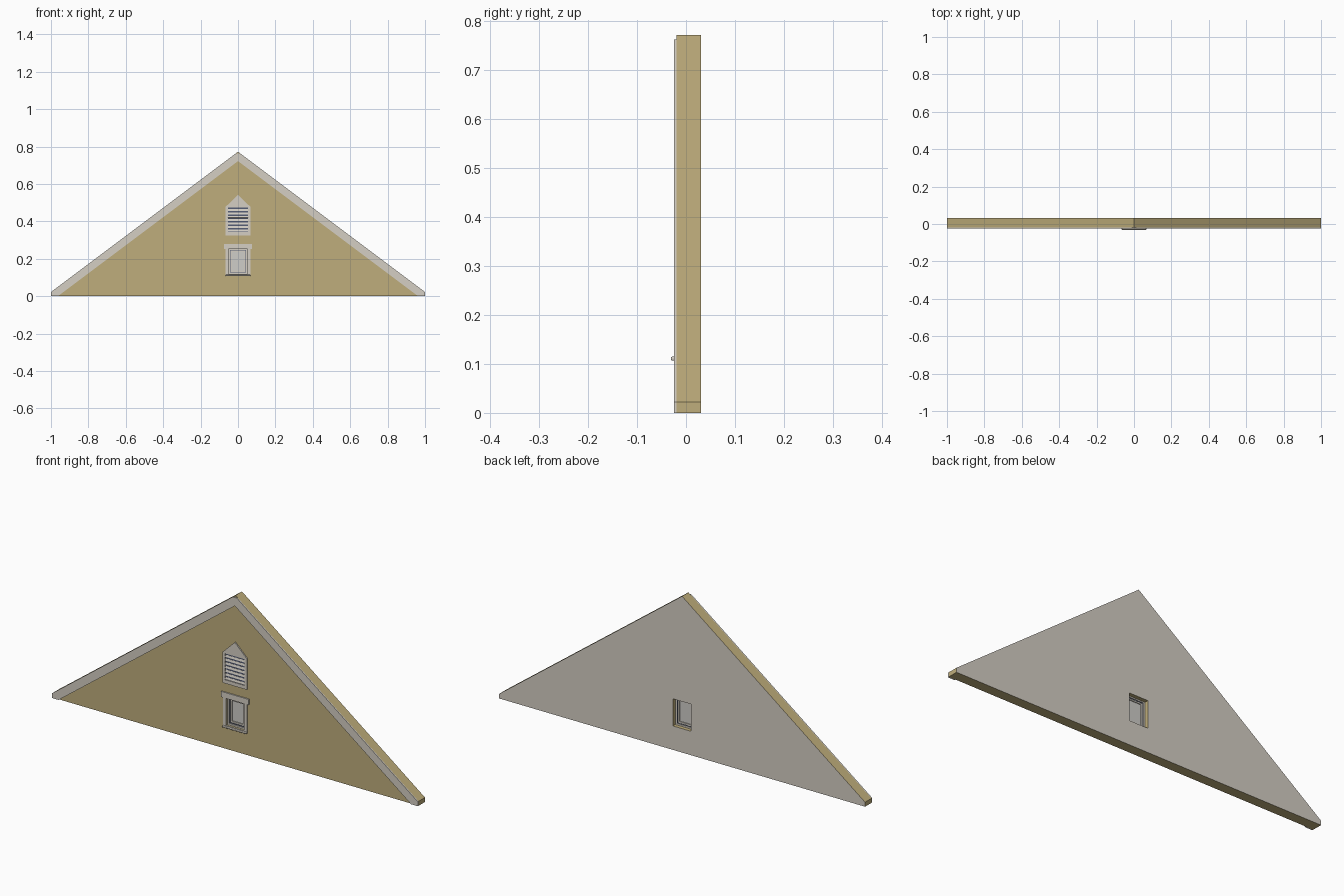
import bpy, bmesh
from mathutils import Matrix

cube = bpy.data.objects.get("Cube")
if cube:
    bpy.data.objects.remove(cube)


def material(name, rgb):
    m = bpy.data.materials.new(name)
    m.use_nodes = True
    m.diffuse_color = (*rgb, 1)
    m.node_tree.nodes["Principled BSDF"].inputs["Base Color"].default_value = (*rgb, 1)
    return m


TAN = material("tan siding", (0.52, 0.42, 0.20))
WHITE = material("off white trim", (0.66, 0.62, 0.55))
SLATE = material("dark slate", (0.09, 0.11, 0.18))
GLASS = material("pale pane", (0.62, 0.61, 0.58))


def prism(name, loops, front, back, *mats):
    """Extrude x-z outlines (later loops are holes) between two depths."""
    curve = bpy.data.curves.new(name, 'CURVE')
    curve.dimensions = '2D'
    curve.fill_mode = 'BOTH'
    curve.extrude = (back - front) / 2
    for loop in loops:
        spline = curve.splines.new('POLY')
        spline.points.add(len(loop) - 1)
        spline.use_cyclic_u = True
        for p, (x, z) in zip(spline.points, loop):
            p.co = (x, z, 0, 1)
    temp = bpy.data.objects.new(name + " outline", curve)
    mesh = bpy.data.meshes.new_from_object(temp)
    bpy.data.objects.remove(temp)
    mesh.transform(Matrix.Translation((0, (front + back) / 2, 0)) @ Matrix.Rotation(1.570796, 4, 'X'))
    bm = bmesh.new()
    bm.from_mesh(mesh)
    bmesh.ops.remove_doubles(bm, verts=bm.verts, dist=1e-5)
    bmesh.ops.recalc_face_normals(bm, faces=bm.faces)
    for f in bm.faces:
        f.smooth = False
        f.material_index = 0
    bm.to_mesh(mesh)
    bm.free()
    mesh.materials.clear()
    for m in mats:
        mesh.materials.append(m)
    obj = bpy.data.objects.new(name, mesh)
    bpy.context.collection.objects.link(obj)
    return obj


def rect(w, z0, z1, cx=0):
    return [(cx - w, z0), (cx + w, z0), (cx + w, z1), (cx - w, z1)]


def bar(name, w, z, depth, size_y, size_z, tilt, mat):
    """Horizontal bar, tilted about its length."""
    bm = bmesh.new()
    place = Matrix.Translation((0, depth, z)) @ Matrix.Rotation(tilt, 4, 'X')
    bmesh.ops.create_cube(bm, size=1, matrix=place @ Matrix.Diagonal((2 * w, size_y, size_z, 1)))
    mesh = bpy.data.meshes.new(name)
    bm.to_mesh(mesh)
    bm.free()
    mesh.materials.append(mat)
    obj = bpy.data.objects.new(name, mesh)
    bpy.context.collection.objects.link(obj)
    return obj


WALL = -0.019
TRIM = -0.025
opening = rect(0.05, 0.118, 0.252)

# Gable wall: tan siding with an off-white inside face
wall = prism("gable_wall", [[(-1, 0), (1, 0), (1, 0.022), (0, 0.772), (-1, 0.022)], opening],
             WALL, 0.031, TAN, WHITE)
for f in wall.data.polygons:
    f.material_index = int(f.normal.y > 0.9)

# Sloping rake boards
for side, s in (("left", 1), ("right", -1)):
    prism(side + "_rake_board",
          [[(0, 0.722), (s * 0.963, 0), (s, 0), (s, 0.022), (s * 0.012, 0.763), (0, 0.763)]],
          TRIM, WALL, WHITE)

# Window: casing, head board, sill, stepped sash and pane
prism("window_casing", [rect(0.066, 0.112, 0.254), opening], -0.023, WALL, WHITE)
prism("window_head", [rect(0.075, 0.252, 0.28)], TRIM, WALL, WHITE)
sill = bar("window_sill", 0.066, 0.111, -0.024, 0.014, 0.008, 0, WHITE)
bevel = sill.modifiers.new("rounded nose", 'BEVEL')
bevel.width = 0.003
bevel.segments = 3
prism("window_frame", [opening, rect(0.042, 0.126, 0.246)], -0.012, 0.012, WHITE)
prism("sash_gasket", [rect(0.042, 0.126, 0.246), rect(0.039, 0.129, 0.243)], -0.007, 0.009, SLATE)
prism("window_sash", [rect(0.039, 0.129, 0.243), rect(0.031, 0.137, 0.237)], -0.004, 0.008, WHITE)
prism("window_pane", [rect(0.031, 0.137, 0.237)], 0.001, 0.004, GLASS)

# Louvred vent with pointed head
prism("vent_surround",
      [[(-0.066, 0.325), (0.066, 0.325), (0.066, 0.478), (0, 0.542), (-0.066, 0.478)],
       rect(0.053, 0.343, 0.473)], TRIM, WALL, WHITE)
prism("vent_backing", [rect(0.053, 0.343, 0.473)], -0.0205, WALL, SLATE)
COUNT = 7
for i in range(COUNT):
    z = 0.345 + (i + 0.35) * 0.128 / COUNT
    bar("vent_slat_%d" % (i + 1), 0.053, z, -0.0225, 0.002, 0.0105, -0.25, WHITE)
